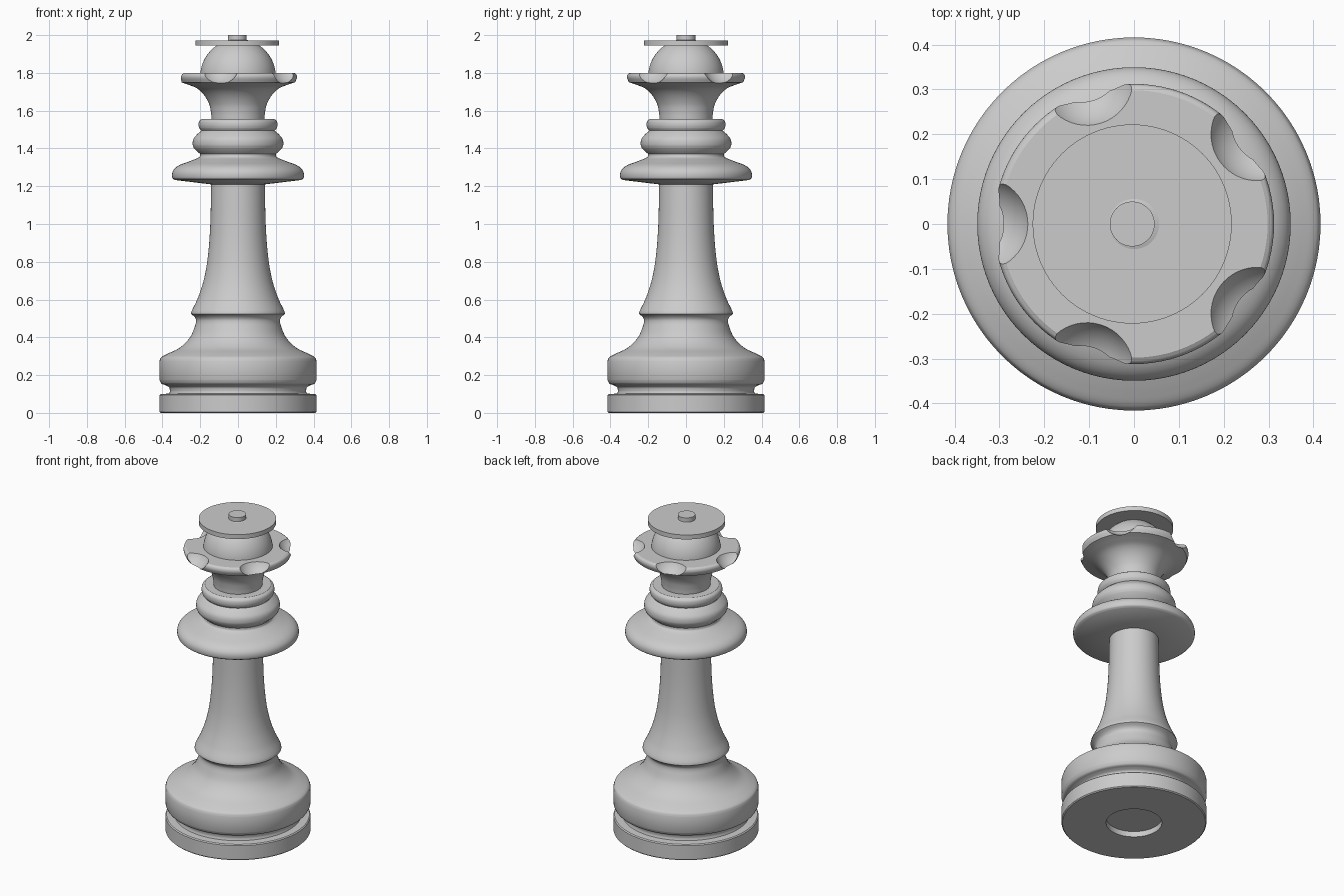
import bpy, bmesh, math
from mathutils import Matrix, Vector

SEGMENTS = 96

default_cube = bpy.data.objects.get("Cube")
if default_cube:
    bpy.data.objects.remove(default_cube, do_unlink=True)

grey = bpy.data.materials.new("plain grey")
grey.use_nodes = True
colour = (0.6, 0.6, 0.6, 1)
grey.diffuse_color = colour
grey.node_tree.nodes["Principled BSDF"].inputs["Base Color"].default_value = colour


def smooth_run(points, steps=5):
    """Pass a smooth curve through one run of (radius, height) points."""
    if len(points) < 3:
        return [Vector(p) for p in points]
    pts = [Vector(p) for p in points]
    pts = [pts[0] * 2 - pts[1]] + pts + [pts[-1] * 2 - pts[-2]]
    curve = []
    for before, start, end, after in zip(pts, pts[1:], pts[2:], pts[3:]):
        length = (end - start).length
        # tangents limited by neighbour spacing, so short edges do not overshoot
        t0 = (end - before).normalized() * length
        t1 = (after - start).normalized() * length
        for i in range(steps):
            t = i / steps
            curve.append(start * (2 * t**3 - 3 * t**2 + 1) + t0 * (t**3 - 2 * t**2 + t)
                         + end * (3 * t**2 - 2 * t**3) + t1 * (t**3 - t**2))
    curve.append(pts[-2])
    return curve


def make_object(name, bm):
    mesh = bpy.data.meshes.new(name)
    bm.to_mesh(mesh)
    bm.free()
    mesh.materials.append(grey)
    obj = bpy.data.objects.new(name, mesh)
    bpy.context.collection.objects.link(obj)
    return obj


def activate(obj):
    bpy.ops.object.select_all(action="DESELECT")
    obj.select_set(True)
    bpy.context.view_layer.objects.active = obj


def finish(obj):
    activate(obj)
    bpy.ops.object.shade_smooth_by_angle(angle=math.radians(32))


def lathe(name, runs, offset=0):
    """Turn smooth runs, joined at sharp corners, around the vertical axis."""
    bm = bmesh.new()
    outline = [p for run in runs for p in smooth_run(run)]
    verts = [bm.verts.new((r, 0, z)) for r, z in outline]
    edges = [bm.edges.new(pair) for pair in zip(verts, verts[1:])]
    bmesh.ops.spin(bm, geom=verts + edges, axis=(0, 0, 1), cent=(0, 0, 0),
                   angle=math.tau, steps=SEGMENTS)
    bmesh.ops.remove_doubles(bm, verts=bm.verts, dist=0.0004)
    bmesh.ops.recalc_face_normals(bm, faces=bm.faces)
    bmesh.ops.translate(bm, verts=bm.verts, vec=(offset, 0, 0))
    return make_object(name, bm)


# Base with a shallow recess beneath and a groove around it
base = lathe("base", [
    [(0, 0.035), (0.16, 0.035)],
    [(0.16, 0), (0.41, 0)],
    [(0.416, 0.006), (0.416, 0.094)],
    [(0.41, 0.1), (0.365, 0.102)],
    [(0.36, 0.115), (0.365, 0.135), (0.385, 0.147), (0.405, 0.155), (0.416, 0.175)],
    [(0.416, 0.175), (0.416, 0.275)],
    [(0.416, 0.275), (0.408, 0.293), (0.375, 0.312), (0.307, 0.346), (0.254, 0.4),
     (0.228, 0.46), (0.222, 0.49), (0.23, 0.508), (0.249, 0.524)],
    [(0.249, 0.524), (0, 0.524)],
])

# Tapering stem
stem = lathe("stem", [
    [(0, 0.524), (0.249, 0.524)],
    [(0.249, 0.524), (0.245, 0.54), (0.216, 0.6), (0.185, 0.69), (0.163, 0.8),
     (0.148, 0.97), (0.142, 1.2)],
    [(0.142, 1.21), (0, 1.21)],
])

# Wide collar and the two rings above it
collar = lathe("collar", [
    [(0, 1.21), (0.145, 1.21)],
    [(0.145, 1.21), (0.335, 1.233)],
    [(0.335, 1.233), (0.348, 1.245), (0.345, 1.28), (0.317, 1.308), (0.254, 1.333),
     (0.205, 1.354), (0.2, 1.37)],
    [(0.2, 1.37), (0.233, 1.4)],
    [(0.233, 1.4), (0.24, 1.42), (0.236, 1.45), (0.217, 1.474), (0.194, 1.494)],
    [(0.194, 1.494), (0.206, 1.508)],
    [(0.206, 1.508), (0.209, 1.525), (0.205, 1.545), (0.19, 1.557)],
    [(0.19, 1.557), (0, 1.557)],
])

# Flaring crown
crown = lathe("crown", [
    [(0, 1.557), (0.14, 1.557)],
    [(0.14, 1.557), (0.143, 1.59), (0.153, 1.635), (0.18, 1.683), (0.217, 1.718),
     (0.265, 1.738), (0.302, 1.75)],
    [(0.302, 1.75), (0.312, 1.775), (0.309, 1.792), (0.298, 1.8)],
    [(0.298, 1.8), (0, 1.8)],
])

# Five rounded scoops cut from the crown rim
bm = bmesh.new()
for i in range(5):
    place = Matrix.Rotation(math.pi + i * math.tau / 5, 4, "Z") @ Matrix.Translation((0.34, 0, 1.85))
    bmesh.ops.create_uvsphere(bm, u_segments=48, v_segments=32, radius=0.115, matrix=place)
scoops = make_object("scoop_cutter", bm)
scoops.hide_render = True
cut = crown.modifiers.new("scoops", "BOOLEAN")
cut.operation = "DIFFERENCE"
cut.solver = "EXACT"
cut.object = scoops
activate(crown)
bpy.ops.object.modifier_apply(modifier=cut.name)
bpy.data.objects.remove(scoops, do_unlink=True)

# Dome on the crown
dome_radius, dome_centre, arc_steps = 0.2, 1.78, 24
arc = [(dome_radius * math.cos(a), dome_centre + dome_radius * math.sin(a))
       for a in (i / arc_steps * math.pi / 2 for i in range(arc_steps + 1))]
dome = lathe("dome", [[(0, dome_centre), arc[0]], arc])


# Flat disc and small pin on top
def cylinder(name, radius, bottom, top):
    return lathe(name, [[(0, bottom), (radius, bottom)], [(radius, top), (0, top)]], -0.004)


disc = cylinder("top_disc", 0.222, 1.944, 1.972)
pin = cylinder("top_pin", 0.05, 1.972, 2.0)

for part in (base, stem, collar, crown, dome, disc, pin):
    finish(part)
